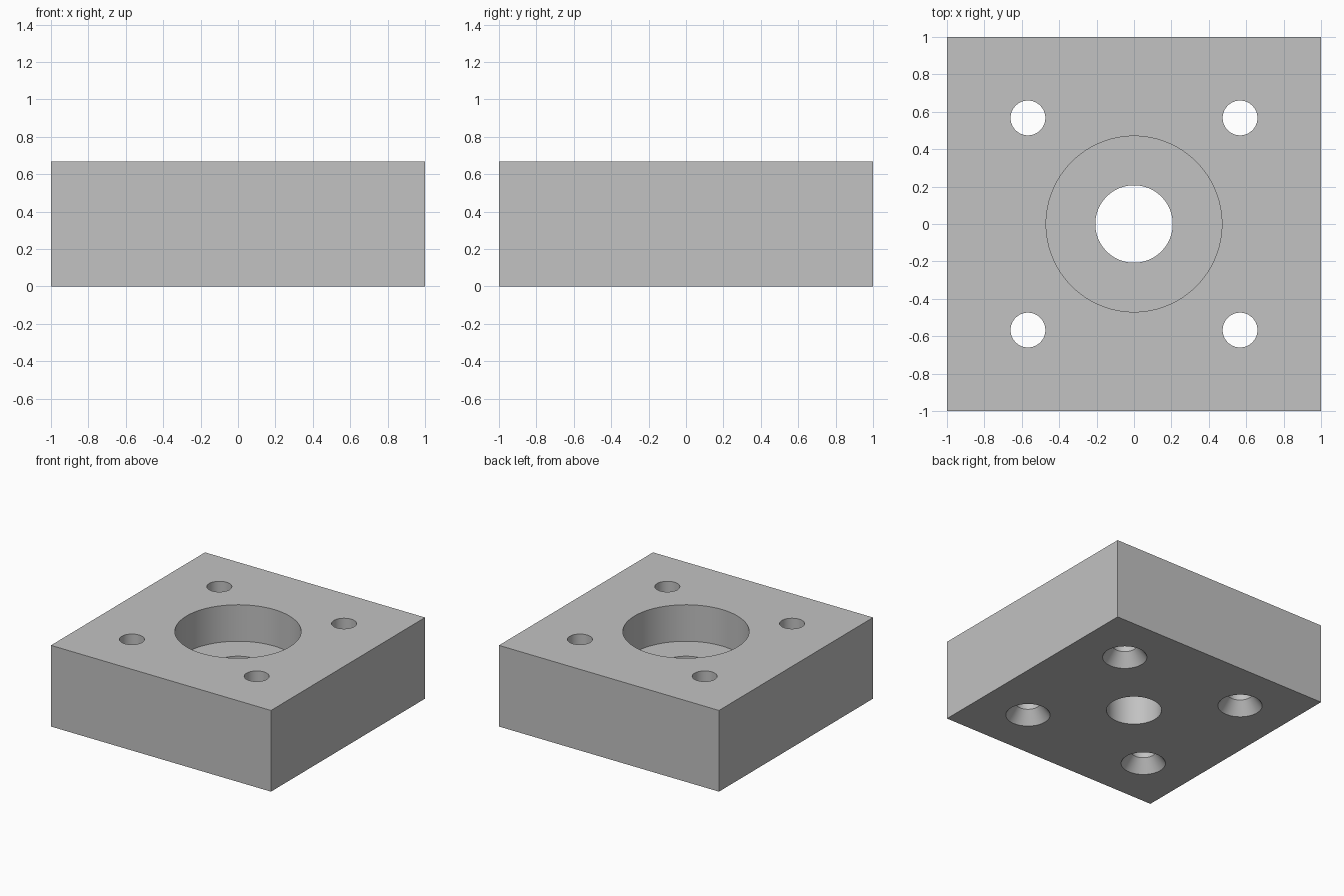
import bpy
import bmesh
import math
from mathutils import Matrix

cube = bpy.data.objects.get("Cube")
if cube:
    bpy.data.objects.remove(cube, do_unlink=True)

HEIGHT = 0.667
HOLE_OFFSET = 0.567
OVER = 0.05  # how far cutters reach past the block

grey = bpy.data.materials.new("plain grey")
grey.use_nodes = True
colour = (0.54, 0.54, 0.54, 1)
grey.diffuse_color = colour
grey.node_tree.nodes["Principled BSDF"].inputs["Base Color"].default_value = colour


def add_object(name, bm):
    bmesh.ops.recalc_face_normals(bm, faces=bm.faces)
    mesh = bpy.data.meshes.new(name)
    bm.to_mesh(mesh)
    bm.free()
    mesh.materials.append(grey)
    obj = bpy.data.objects.new(name, mesh)
    bpy.context.collection.objects.link(obj)
    return obj


def turned_cutter(name, profile, x=0, y=0, sides=64):
    """Closed solid of revolution from (radius, z) pairs, bottom to top."""
    bm = bmesh.new()
    rings = []
    for radius, z in profile:
        angles = [math.tau * i / sides for i in range(sides)]
        rings.append([bm.verts.new((x + radius * math.cos(a),
                                    y + radius * math.sin(a), z)) for a in angles])
    for low, high in zip(rings, rings[1:]):
        for i in range(sides):
            j = (i + 1) % sides
            bm.faces.new((low[i], low[j], high[j], high[i]))
    bm.faces.new(rings[0][::-1])
    bm.faces.new(rings[-1])
    obj = add_object(name, bm)
    obj.hide_render = True
    return obj


# Square block
bm = bmesh.new()
bmesh.ops.create_cube(bm, size=1, matrix=Matrix.Translation((0, 0, HEIGHT / 2))
                      @ Matrix.Diagonal((2, 2, HEIGHT, 1)))
block = add_object("mounting_block", bm)

# Stepped centre bore: narrow through hole, wide pocket from the top
BORE, POCKET, FLOOR = 0.207, 0.47, 0.367
cutters = [turned_cutter("centre_bore_cutter",
                         [(BORE, -OVER), (BORE, FLOOR), (POCKET, FLOOR),
                          (POCKET, HEIGHT + OVER)], sides=96)]

# Four corner screw holes, countersunk from below
SCREW, SINK, SINK_DEPTH = 0.093, 0.167, 0.103
for sx in (-1, 1):
    for sy in (-1, 1):
        cutters.append(turned_cutter(
            "screw_hole_cutter",
            [(SINK, -OVER), (SINK, 0), (SCREW, SINK_DEPTH), (SCREW, HEIGHT + OVER)],
            sx * HOLE_OFFSET, sy * HOLE_OFFSET))

# Cut the holes and remove the cutters
bpy.ops.object.select_all(action="DESELECT")
block.select_set(True)
bpy.context.view_layer.objects.active = block
for cutter in cutters:
    mod = block.modifiers.new("hole", "BOOLEAN")
    mod.operation = "DIFFERENCE"
    mod.solver = "EXACT"
    mod.object = cutter
    bpy.ops.object.modifier_apply(modifier=mod.name)
    bpy.data.objects.remove(cutter, do_unlink=True)

bpy.ops.object.shade_smooth_by_angle(angle=math.radians(25))
